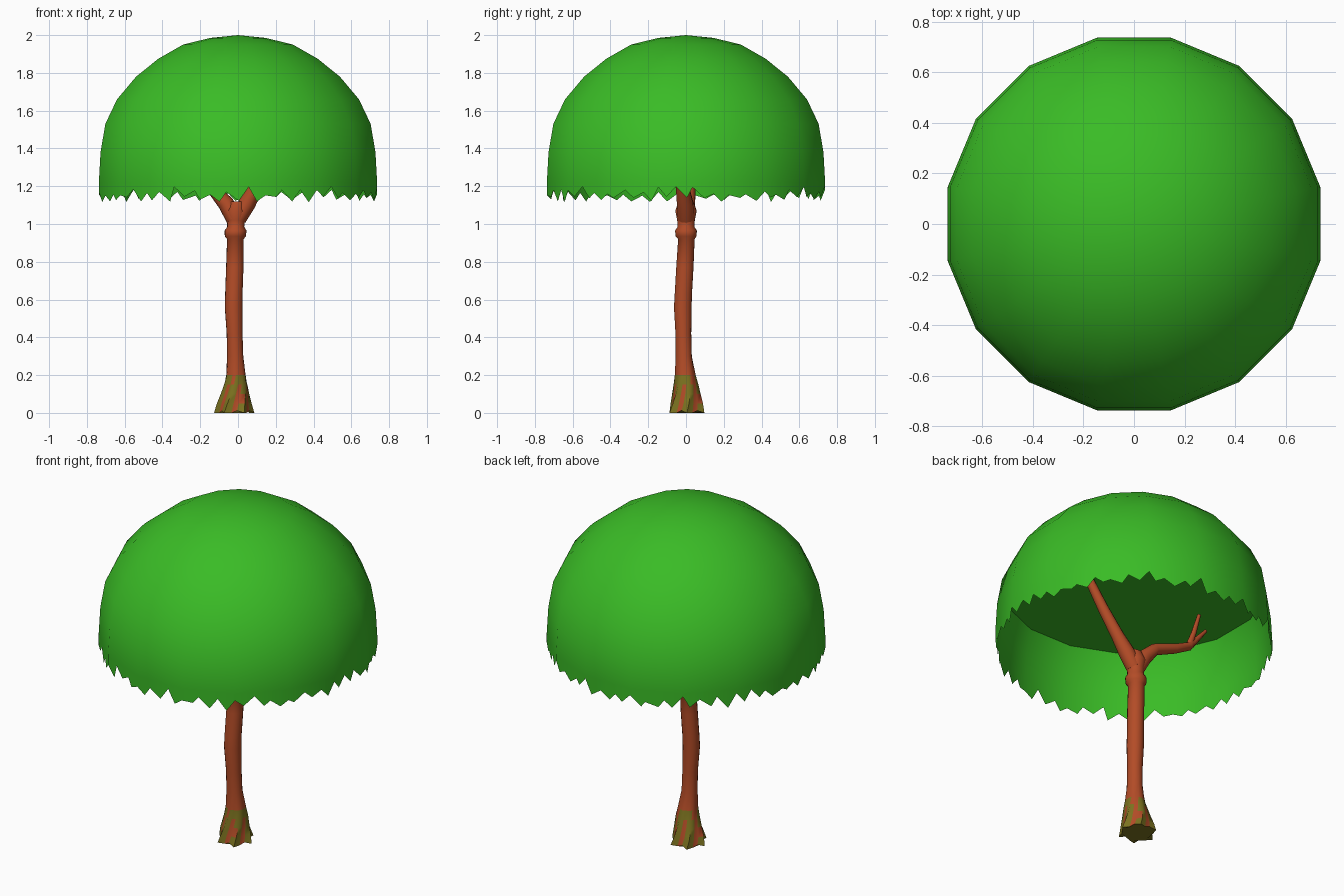
import bpy, math, random
from mathutils import Vector

if "Cube" in bpy.data.objects:
    bpy.data.objects.remove(bpy.data.objects["Cube"])

random.seed(7)


def material(name, rgb):
    m = bpy.data.materials.new(name)
    m.diffuse_color = (*rgb, 1)
    m.use_nodes = True
    m.node_tree.nodes["Principled BSDF"].inputs["Base Color"].default_value = m.diffuse_color
    return m


LEAF = material("leaf green", (0.042, 0.50, 0.019))
BARK = material("red brown bark", (0.45, 0.072, 0.020))
MOSS = material("olive moss", (0.20, 0.17, 0.014))


def make_object(name, verts, faces, mats, smooth=True):
    me = bpy.data.meshes.new(name)
    me.from_pydata(verts, [], faces)
    for m in mats:
        me.materials.append(m)
    if smooth:
        me.shade_smooth()
        me.set_sharp_from_angle(angle=math.radians(60))
    me.update()
    ob = bpy.data.objects.new(name, me)
    bpy.context.collection.objects.link(ob)
    return ob


def bridge(a, b, n):
    """Quads between ring a (lower) and ring b (upper), given start indices."""
    return [(a + i, a + (i + 1) % n, b + (i + 1) % n, b + i) for i in range(n)]


def tube(name, points, radii, n=8):
    """Tapered branch along a short path."""
    pts = [Vector(p) for p in points]
    verts, faces = [], []
    for k, p in enumerate(pts):
        d = (pts[min(k + 1, len(pts) - 1)] - pts[max(k - 1, 0)]).normalized()
        u = d.cross(Vector((0, 1, 0))).normalized()
        v = d.cross(u)
        for i in range(n):
            a = 2 * math.pi * i / n
            verts.append(p + radii[k] * (u * math.cos(a) + v * math.sin(a)))
        if k:
            faces += bridge((k - 1) * n, k * n, n)
    faces.append(tuple(range(n))[::-1])
    faces.append(tuple(range((len(pts) - 1) * n, len(pts) * n)))
    return make_object(name, verts, faces, [BARK])


# --- Leaf canopy: 16-sided dome with a ragged hanging skirt ---
SIDES, SUB = 16, 6


def corner(i, r, z):
    a = 2 * math.pi * (i + 0.5) / SIDES
    return Vector((r * math.cos(a), r * math.sin(a), z))


dome = [(0.716, 1.53), (0.653, 1.66), (0.55, 1.78), (0.43, 1.875),
        (0.296, 1.95), (0.15, 1.985)]
verts, faces = [], []
for k, (r, z) in enumerate(dome):
    verts += [corner(i, r, z) for i in range(SIDES)]
    if k:
        faces += bridge((k - 1) * SIDES, k * SIDES, SIDES)
top = len(verts)
verts.append(Vector((0, 0, 2.0)))
last = top - SIDES
faces += [(last + i, last + (i + 1) % SIDES, top) for i in range(SIDES)]

# skirt rings, from the ragged tips upwards
N = SIDES * SUB
start = len(verts)
shift = [random.uniform(-0.3, 0.3) if j % SUB else 0 for j in range(N)]
for k, (r, z) in enumerate([(0.751, None), (0.751, 1.22), (0.742, 1.38), (0.716, 1.53)]):
    for j in range(N):
        t = (j % SUB + (shift[j] if k < 2 else 0)) / SUB
        p = corner(j // SUB, r, 0).lerp(corner(j // SUB + 1, r, 0), t)
        if z is None:
            p.z = random.uniform(1.115, 1.145) if j % 2 else random.uniform(1.15, 1.205)
        else:
            p.z = z
        verts.append(p)
    if k:
        faces += bridge(start + (k - 1) * N, start + k * N, N)
canopy = make_object("leaf_canopy", verts, faces, [LEAF])
normals = [(v - Vector((0, 0, min(v.z, 1.22)))).normalized() for v in verts]
canopy.data.normals_split_custom_set_from_vertices(normals)

# flat underside inside the canopy
make_object("canopy_underside", [corner(i, 0.714, 1.525) for i in range(SIDES)],
            [tuple(range(SIDES))[::-1]], [LEAF], smooth=False)

# --- Trunk: (z, centre x, centre y, radius, root lobe strength) ---
rings = [(0.0, -0.02, 0.005, 0.092, 0.16), (0.05, -0.02, 0.004, 0.082, 0.13),
         (0.10, -0.016, 0.002, 0.071, 0.10), (0.15, -0.012, 0, 0.062, 0.07),
         (0.20, -0.011, -0.004, 0.053, 0.04), (0.30, -0.015, -0.012, 0.043, 0),
         (0.42, -0.018, -0.014, 0.042, 0), (0.56, -0.023, -0.017, 0.047, 0),
         (0.63, -0.022, -0.014, 0.046, 0), (0.77, -0.017, -0.006, 0.046, 0),
         (0.92, -0.014, 0.002, 0.044, 0), (0.935, -0.014, 0, 0.056, 0),
         (0.965, -0.013, 0, 0.058, 0), (0.985, -0.012, 0, 0.045, 0),
         (1.02, -0.011, 0, 0.047, 0), (1.07, -0.010, 0, 0.057, 0),
         (1.12, -0.002, 0, 0.040, 0)]
M = 18
verts, faces = [], []
for k, (z, cx, cy, r, lobe) in enumerate(rings):
    twist = 2.6 * min(z, 0.25)
    for i in range(M):
        a = 2 * math.pi * i / M
        rr = r * (1 + lobe * math.cos(6 * a))
        lift = 0.012 * (i % 3 == 2) if k == 0 else 0
        verts.append((cx + rr * math.cos(a + twist), cy + rr * math.sin(a + twist), z + lift))
    if k:
        faces += bridge((k - 1) * M, k * M, M)
faces.append(tuple(range(M))[::-1])
faces.append(tuple(range((len(rings) - 1) * M, len(rings) * M)))
trunk = make_object("trunk", verts, faces, [BARK, MOSS])

# twisted mossy streaks around the root flare
height = [random.choice((3, 4, 4)) for _ in range(M)]
for f in trunk.data.polygons:
    row, col = divmod(f.index, M)
    bare = (col % 3 == 1 and row != 3) or (col % 6 == 2 and row == 1)
    if row < height[col] and not bare:
        f.material_index = 1
trunk.data.polygons[len(faces) - 2].material_index = 1

# --- Branches under the canopy ---
tube("right_branch", [(0.0, 0, 1.03), (0.05, -0.005, 1.11), (0.10, -0.02, 1.20),
                      (0.18, -0.045, 1.35), (0.27, -0.07, 1.53)],
     [0.045, 0.045, 0.036, 0.030, 0.024], 10)
tube("left_branch", [(-0.02, 0, 1.03), (-0.065, 0.008, 1.11), (-0.13, 0.018, 1.18),
                     (-0.26, 0.025, 1.23), (-0.36, 0.03, 1.28), (-0.40, 0.03, 1.33)],
     [0.045, 0.043, 0.033, 0.028, 0.024, 0.016], 10)
tube("upper_twig", [(-0.36, 0.03, 1.28), (-0.39, 0.035, 1.37), (-0.42, 0.045, 1.49)],
     [0.020, 0.015, 0.010])
tube("outer_twig", [(-0.38, 0.03, 1.30), (-0.43, 0.03, 1.36), (-0.48, 0.03, 1.42)],
     [0.020, 0.014, 0.009])
